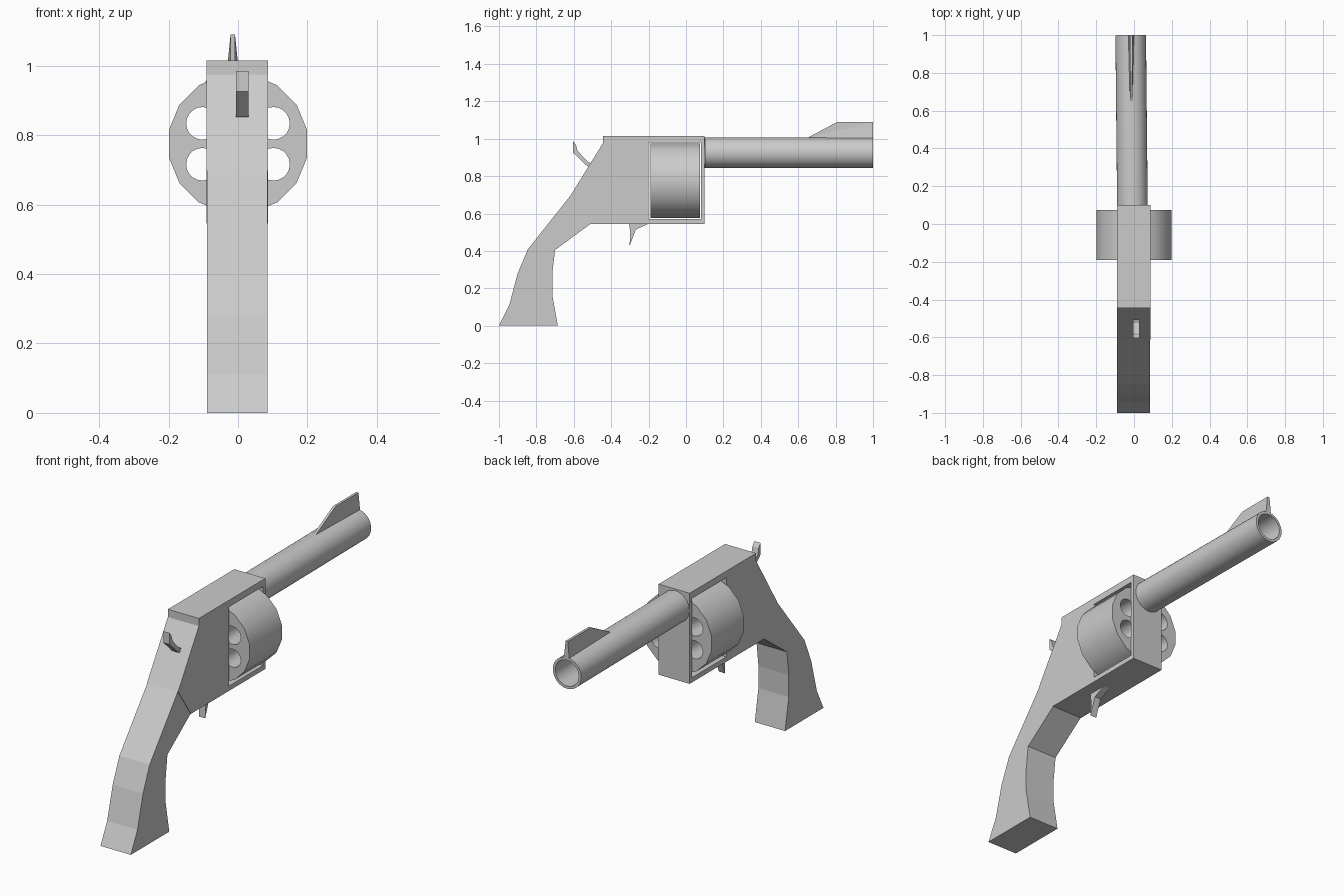
import bpy
from math import pi, sin, cos, radians

if "Cube" in bpy.data.objects:
    bpy.data.objects.remove(bpy.data.objects["Cube"])

SIDE = (pi / 2, 0, pi / 2)   # outline in (y, z), extruded along x
AXIAL = (pi / 2, 0, 0)       # outline in (x, z), extruded along y


def ring(n, r, cx=0, cy=0, turn=0.0):
    return [(cx + r * cos(2 * pi * i / n + turn), cy + r * sin(2 * pi * i / n + turn))
            for i in range(n)]


def plate(name, loops, half, loc, rot, smooth=False):
    """Extrude an outline (later loops are holes) to both sides and make it a mesh."""
    cu = bpy.data.curves.new(name, 'CURVE')
    cu.dimensions = '2D'
    cu.fill_mode = 'BOTH'
    cu.extrude = half
    for pts in loops:
        sp = cu.splines.new('POLY')
        sp.points.add(len(pts) - 1)
        for p, (a, b) in zip(sp.points, pts):
            p.co = (a, b, 0, 1)
        sp.use_cyclic_u = True
    ob = bpy.data.objects.new(name, cu)
    ob.location, ob.rotation_euler = loc, rot
    bpy.context.collection.objects.link(ob)
    bpy.ops.object.select_all(action='DESELECT')
    ob.select_set(True)
    bpy.context.view_layer.objects.active = ob
    bpy.ops.object.convert(target='MESH')
    ob = bpy.context.object
    # weld the caps to the sides
    bpy.ops.object.mode_set(mode='EDIT')
    bpy.ops.mesh.select_all(action='SELECT')
    bpy.ops.mesh.remove_doubles(threshold=0.0005)
    bpy.ops.mesh.normals_make_consistent(inside=False)
    bpy.ops.object.mode_set(mode='OBJECT')
    if smooth:
        bpy.ops.object.shade_smooth_by_angle(angle=radians(35))
    else:
        bpy.ops.object.shade_flat()
    return ob


# Frame with a window for the cylinder
plate("frame", [
    [(-0.445, 1.015), (0.1, 1.015), (0.1, 0.545), (-0.51, 0.545), (-0.615, 0.70), (-0.445, 0.975)],
    [(-0.2, 0.57), (0.08, 0.57), (0.08, 0.98), (-0.2, 0.98)],
], 0.089, (-0.002, 0, 0), SIDE)

# Curved grip
plate("grip", [[
    (-0.615, 0.70), (-0.51, 0.545), (-0.70, 0.405), (-0.715, 0.28), (-0.715, 0.165),
    (-0.685, 0), (-1, 0), (-0.945, 0.11), (-0.90, 0.28), (-0.845, 0.41), (-0.63, 0.68),
]], 0.087, (-0.002, 0, 0), SIDE)

# Cylinder with six through chambers
chambers = [ring(20, 0.047, 0.118 * cos(a), 0.118 * sin(a))
            for a in (pi / 6 + i * pi / 3 for i in range(6))]
plate("cylinder", [ring(16, 0.203, turn=pi / 16)] + chambers,
      0.1325, (0, -0.0575, 0.775), AXIAL, True)

# Hollow barrel, a hair off axis
plate("barrel", [ring(32, 0.081), ring(32, 0.067)], 0.45,
      (-0.013, 0.55, 0.925), (pi / 2, 0, 0.01), True)

# Front sight, thinning to the top and rear
sight = plate("front_sight", [[(0.64, 1.0), (0.81, 1.09), (1.0, 1.09), (1.0, 0.995)]],
              0.016, (-0.015, 0, 0), SIDE)
for v in sight.data.vertices:
    if v.co.y > 1.05 or v.co.x < 0.7:
        v.co.z *= 0.4

# Hammer and trigger
plate("hammer", [[(-0.50, 0.845), (-0.53, 0.855), (-0.603, 0.925), (-0.603, 0.985),
                  (-0.588, 0.965), (-0.58, 0.935), (-0.52, 0.872), (-0.49, 0.87)]],
      0.018, (0.012, 0, 0), SIDE)
plate("trigger", [[(-0.305, 0.55), (-0.298, 0.50), (-0.302, 0.425), (-0.268, 0.515),
                   (-0.20, 0.545), (-0.20, 0.55)]],
      0.018, (0.005, 0, 0), SIDE)
